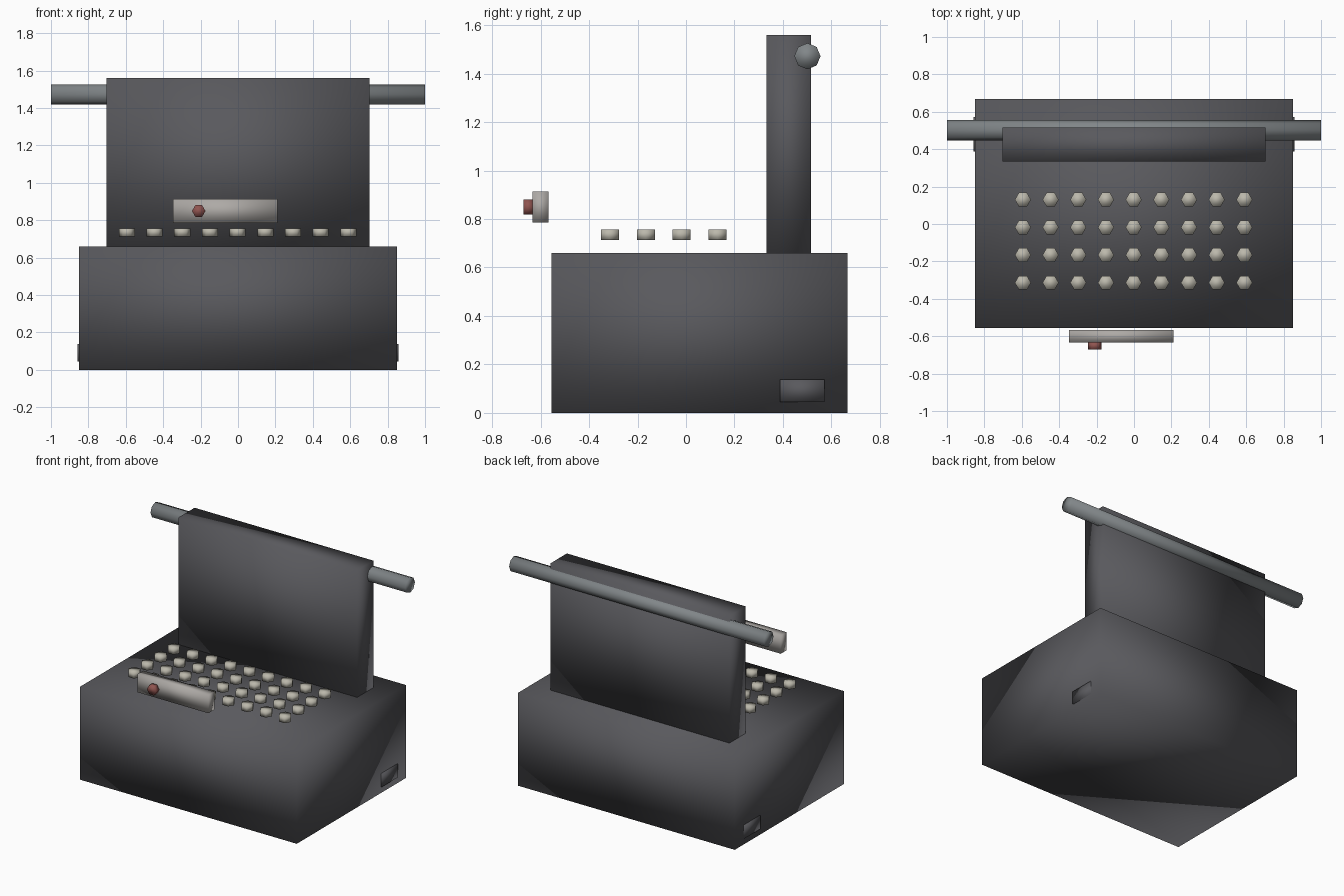
import bpy, bmesh
from math import pi
from mathutils import Matrix, Vector

if "Cube" in bpy.data.objects:
    bpy.data.objects.remove(bpy.data.objects["Cube"])


def material(name, rgb):
    m = bpy.data.materials.new(name)
    m.diffuse_color = (*rgb, 1)
    m.use_nodes = True
    m.node_tree.nodes["Principled BSDF"].inputs["Base Color"].default_value = m.diffuse_color
    return m


DARK = material("dark_enamel", (0.10, 0.10, 0.11))
STEEL = material("steel", (0.22, 0.24, 0.25))
IVORY = material("ivory", (0.50, 0.48, 0.41))
PALE = material("pale_grey", (0.42, 0.40, 0.38))
RED = material("red", (0.28, 0.09, 0.08))


def finish(name, bm, mat):
    mesh = bpy.data.meshes.new(name)
    bmesh.ops.recalc_face_normals(bm, faces=bm.faces)
    for f in bm.faces:
        f.smooth = True
    bm.to_mesh(mesh)
    bm.free()
    mesh.materials.append(mat)
    ob = bpy.data.objects.new(name, mesh)
    bpy.context.collection.objects.link(ob)
    return ob


def box(name, lo, hi, mat):
    lo, hi = Vector(lo), Vector(hi)
    bm = bmesh.new()
    bmesh.ops.create_cube(bm, size=1, matrix=Matrix.Translation((lo + hi) / 2)
                          @ Matrix.Diagonal((*(hi - lo), 1)))
    return finish(name, bm, mat)


def add_prism(bm, centre, radius, length, sides, rot):
    bmesh.ops.create_cone(bm, cap_ends=True, segments=sides, radius1=radius,
                          radius2=radius, depth=length,
                          matrix=Matrix.Translation(centre) @ rot)


SPIN = Matrix.Rotation(pi / 2, 4, 'Z')   # puts hexagon corners on the x axis

# Main housing, paper backing and the bar through the lower sides
box("body", (-0.85, -0.555, 0), (0.85, 0.667, 0.66), DARK)
box("paper_panel", (-0.702, 0.333, 0.655), (0.702, 0.516, 1.56), DARK)
box("side_bar", (-0.858, 0.388, 0.045), (0.858, 0.571, 0.138), DARK)

# Roller across the top of the panel
bm = bmesh.new()
add_prism(bm, (0, 0.501, 1.472), 0.054, 2.0, 8, Matrix.Rotation(pi / 2, 4, 'Y'))
finish("roller", bm, STEEL)

# Four rows of nine hexagonal keys
bm = bmesh.new()
for row in range(4):
    for col in range(9):
        add_prism(bm, ((col - 4) * 0.148 - 0.002, -0.314 + row * 0.148, 0.735),
                  0.043, 0.042, 6, SPIN)
finish("keys", bm, IVORY)

# Front plate with its red button
box("front_plate", (-0.347, -0.633, 0.785), (0.211, -0.567, 0.913), PALE)
bm = bmesh.new()
add_prism(bm, (-0.21, -0.651, 0.849), 0.036, 0.038, 6,
          Matrix.Rotation(pi / 2, 4, 'X') @ SPIN)
finish("red_button", bm, RED)
